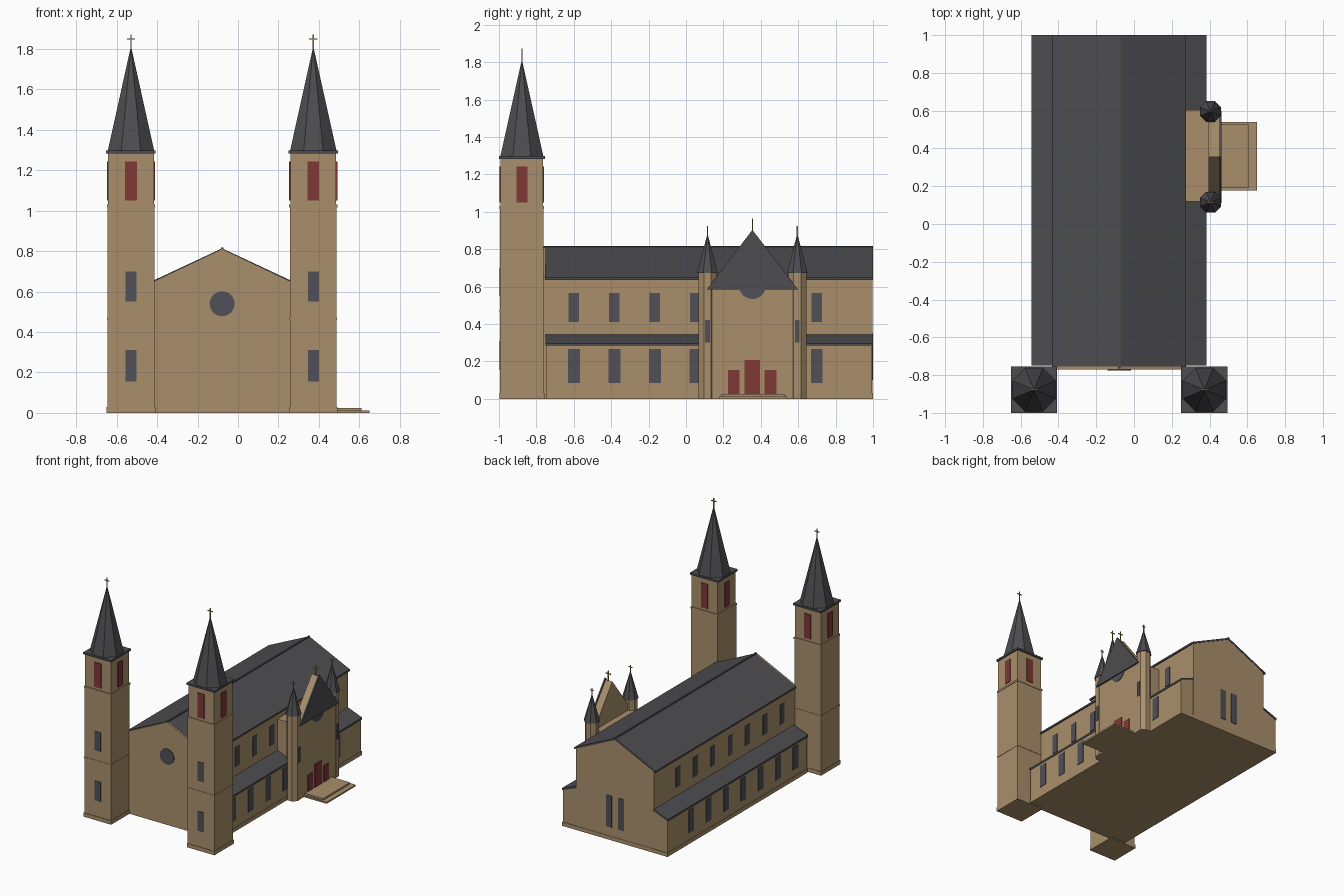
import bpy, bmesh, math

if "Cube" in bpy.data.objects:
    bpy.data.objects.remove(bpy.data.objects["Cube"])

def material(name, rgb):
    m = bpy.data.materials.new(name)
    m.diffuse_color = (*rgb, 1)
    m.use_nodes = True
    m.node_tree.nodes["Principled BSDF"].inputs["Base Color"].default_value = m.diffuse_color
    return m

STONE = material("sandstone", (0.40, 0.275, 0.15))
SLATE = material("slate", (0.075, 0.073, 0.08))
GLASS = material("window_glass", (0.08, 0.08, 0.095))
RED = material("red_wood", (0.21, 0.04, 0.037))
GOLD = material("gilding", (0.40, 0.25, 0.08))

def finish(bm, name, mat):
    bmesh.ops.recalc_face_normals(bm, faces=bm.faces)
    me = bpy.data.meshes.new(name)
    bm.to_mesh(me)
    bm.free()
    me.materials.append(mat)
    ob = bpy.data.objects.new(name, me)
    bpy.context.collection.objects.link(ob)
    return ob

def box(name, x0, x1, y0, y1, z0, z1, mat):
    bm = bmesh.new()
    bmesh.ops.create_cube(bm, size=1)
    for v in bm.verts:
        v.co = ((x0 + x1) / 2 + v.co.x * (x1 - x0),
                (y0 + y1) / 2 + v.co.y * (y1 - y0),
                (z0 + z1) / 2 + v.co.z * (z1 - z0))
    return finish(bm, name, mat)

def slab(name, cx, cy, h, z0, z1, mat):
    return box(name, cx - h, cx + h, cy - h, cy + h, z0, z1, mat)

def prism(name, profile, a, b, axis, mat):
    # extrude a (horizontal, z) profile along axis from a to b
    bm = bmesh.new()
    place = (lambda u, t, z: (u, t, z)) if axis == 'Y' else (lambda u, t, z: (t, u, z))
    f = bm.faces.new([bm.verts.new(place(u, a, z)) for u, z in profile])
    ext = bmesh.ops.extrude_face_region(bm, geom=[f])["geom"]
    d = place(0, b - a, 0)
    bmesh.ops.translate(bm, vec=d, verts=[v for v in ext if isinstance(v, bmesh.types.BMVert)])
    return finish(bm, name, mat)

def octagon(name, cx, cy, r0, r1, z0, z1, mat):
    bm = bmesh.new()
    bmesh.ops.create_cone(bm, cap_ends=True, segments=8, radius1=r0, radius2=r1, depth=z1 - z0)
    c, s = math.cos(math.pi / 8), math.sin(math.pi / 8)
    start = math.atan2(bm.verts[:][0].co.y, bm.verts[:][0].co.x) % (math.pi / 4)
    turn = math.pi / 8 - start
    c, s = math.cos(turn), math.sin(turn)
    for v in bm.verts:
        x, y, z = v.co
        v.co = (cx + x * c - y * s, cy + x * s + y * c, z + (z0 + z1) / 2)
    return finish(bm, name, mat)

def rose(name, u, z, r, at, axis):
    pts = [(u + r * math.cos(i * math.pi / 12), z + r * math.sin(i * math.pi / 12)) for i in range(24)]
    prism(name, pts, at - 0.004, at + 0.004, axis, GLASS)

def cross(name, x, y, z, h):
    slab(name + "_post", x, y, 0.003, z - 0.02, z + h, GOLD)
    box(name + "_bar", x - h * .33, x + h * .33, y - 0.003, y + 0.003, z + h * .6, z + h * .7, GOLD)

CX = -0.0785  # axis of the nave

def sym(half):
    # mirror a half profile about the nave axis
    return [(CX + u, z) for u, z in half] + [(CX - u, z) for u, z in reversed(half) if u > 0]

# nave and aisle walls
prism("nave_walls", sym([(0.34, 0), (0.34, 0.64), (0, 0.802)]), -0.765, 0.997, 'Y', STONE)
prism("aisle_walls", sym([(0.456, 0), (0.456, 0.285), (0.34, 0.335)]), -0.745, 0.995, 'Y', STONE)
prism("front_gable", sym([(0.34, 0), (0.34, 0.65), (0, 0.812)]), -0.77, -0.75, 'Y', STONE)
box("nave_plinth", CX - 0.461, CX + 0.461, -0.745, 1.0, 0, 0.03, STONE)

# roofs
for s, side in ((-1, "left"), (1, "right")):
    prism("nave_roof_" + side, [(CX, 0.80), (CX, 0.814), (CX + s * 0.355, 0.648), (CX + s * 0.355, 0.634)],
          -0.755, 1.0, 'Y', SLATE)
    prism("aisle_roof_" + side, [(CX + s * 0.335, 0.33), (CX + s * 0.335, 0.345),
                                 (CX + s * 0.4635, 0.296), (CX + s * 0.4635, 0.281)],
          -0.75, 1.0, 'Y', SLATE)
    # side windows
    for i in range(7):
        y = -0.6 + i * 0.2165
        wx, cx = CX + s * 0.456, CX + s * 0.34
        box("aisle_window", wx - 0.004, wx + 0.004, y - 0.032, y + 0.032, 0.085, 0.265, GLASS)
        box("clerestory_window", cx - 0.004, cx + 0.004, y - 0.027, y + 0.027, 0.41, 0.565, GLASS)
    bx = CX + s * 0.053
    box("back_window", bx - 0.026, bx + 0.026, 0.992, 1.0, 0.10, 0.35, GLASS)
box("roof_ridge", CX - 0.006, CX + 0.006, -0.765, 1.0, 0.808, 0.818, SLATE)
rose("front_rose_window", CX, 0.54, 0.062, -0.771, 'Y')

# towers
TY = -0.8775
for tx in (-0.5295, 0.3725):
    slab("tower_plinth", tx, TY, 0.1205, 0, 0.03, STONE)
    slab("tower_shaft", tx, TY, 0.116, 0, 1.02, STONE)
    slab("tower_belt", tx, TY, 0.1185, 0.46, 0.472, STONE)
    slab("tower_upper_belt", tx, TY, 0.1195, 1.015, 1.03, STONE)
    slab("belfry", tx, TY, 0.113, 1.03, 1.285, STONE)
    slab("tower_cornice", tx, TY, 0.1225, 1.283, 1.298, SLATE)
    octagon("spire", tx, TY, 0.124, 0.001, 1.298, 1.81, SLATE)
    cross("tower_cross", tx, TY, 1.81, 0.062)
    for s in (-1, 1):
        p = s * 0.1145
        box("belfry_shutter", tx - 0.029, tx + 0.029, TY + p - 0.0045, TY + p + 0.0045, 1.05, 1.243, RED)
        box("belfry_side_shutter", tx + p - 0.0045, tx + p + 0.0045, TY - 0.029, TY + 0.029, 1.05, 1.243, RED)
    for z0, z1 in ((0.155, 0.31), (0.55, 0.70)):
        box("tower_window", tx - 0.027, tx + 0.027, TY - 0.12, TY - 0.112, z0, z1, GLASS)

# side portal block with gable
PY = 0.355
box("portal_block", 0.2, 0.45, 0.118, 0.603, 0, 0.588, STONE)
prism("portal_gable", [(PY - 0.235, 0.585), (PY + 0.235, 0.585), (PY, 0.89)], 0.395, 0.452, 'X', STONE)
prism("portal_gable_slate", [(PY - 0.243, 0.585), (PY + 0.243, 0.585), (PY, 0.903)], 0.452, 0.463, 'X', SLATE)
rose("portal_rose_window", PY, 0.605, 0.072, 0.451, 'X')
cross("portal_cross", 0.43, PY, 0.90, 0.065)
for dy, w, h in ((0, 0.041, 0.207), (-0.1, 0.031, 0.155), (0.097, 0.031, 0.155)):
    box("portal_door", 0.447, 0.455, PY + dy - w, PY + dy + w, 0.02, h, RED)

# stair turrets
for ty in (0.115, 0.595):
    octagon("turret", 0.405, ty, 0.052, 0.052, 0, 0.675, STONE)
    octagon("turret_roof", 0.405, ty, 0.06, 0.001, 0.672, 0.88, SLATE)
    cross("turret_cross", 0.405, ty, 0.88, 0.045)
    box("turret_window", 0.449, 0.457, ty - 0.013, ty + 0.013, 0.30, 0.42, GLASS)

# portal steps
box("lower_step", 0.44, 0.65, 0.177, 0.54, 0, 0.012, STONE)
box("upper_step", 0.44, 0.61, 0.19, 0.527, 0, 0.025, STONE)
